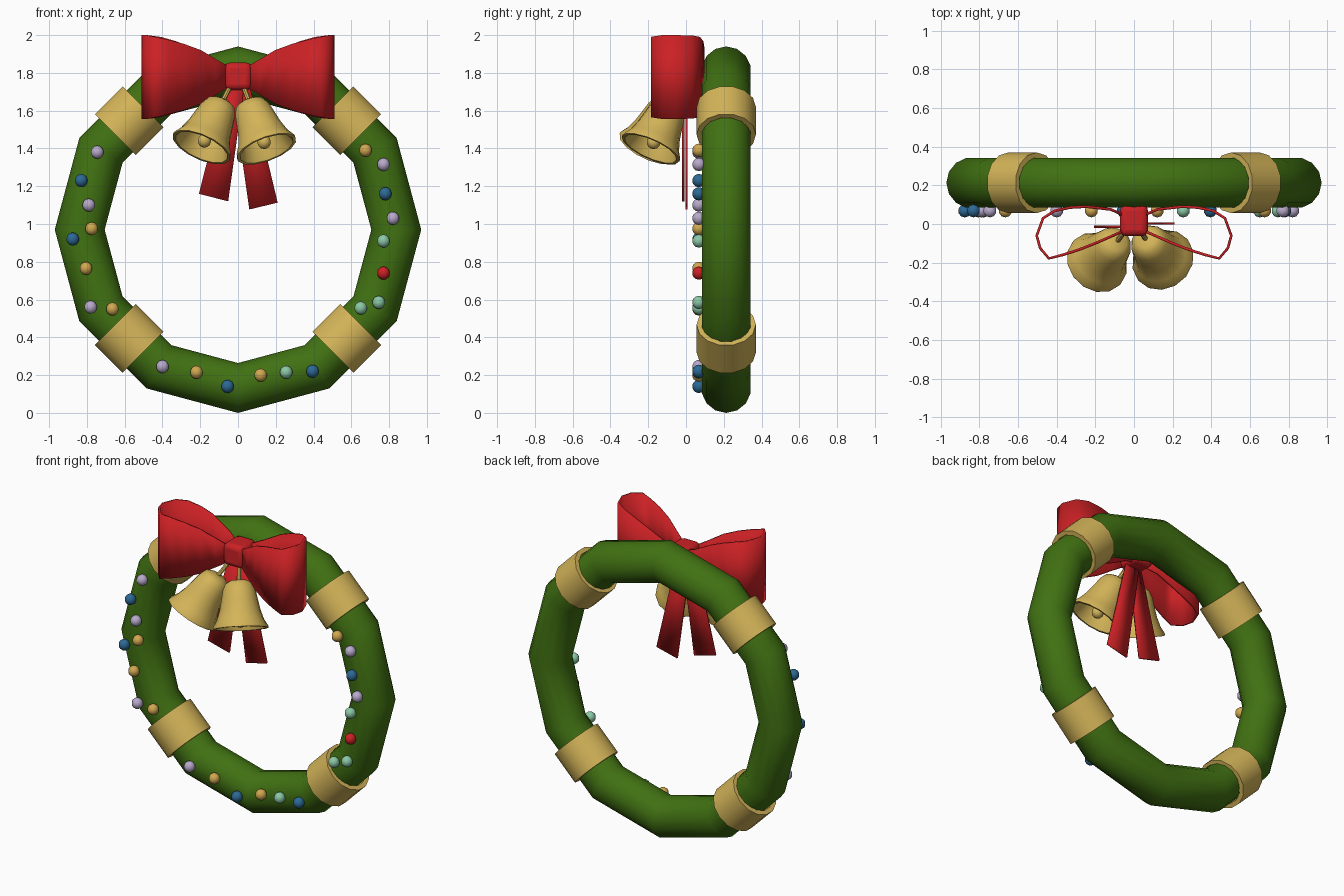
import bpy, bmesh, math
from mathutils import Vector, Matrix

if "Cube" in bpy.data.objects:
    bpy.data.objects.remove(bpy.data.objects["Cube"])


def mat(name, r, g, b):
    m = bpy.data.materials.new(name)
    m.diffuse_color = (r, g, b, 1)
    m.use_nodes = True
    m.node_tree.nodes["Principled BSDF"].inputs["Base Color"].default_value = m.diffuse_color
    return m


GREEN = mat("pine green", 0.052, 0.165, 0.006)
RED = mat("ribbon red", 0.60, 0.015, 0.018)
GOLD = mat("gold", 0.66, 0.46, 0.10)
AMBER = mat("amber", 0.64, 0.39, 0.08)
LAV = mat("lavender", 0.48, 0.40, 0.60)
BLUE = mat("blue", 0.026, 0.14, 0.30)
MINT = mat("mint", 0.26, 0.58, 0.38)
CZ, WY, R, TR = 0.97, 0.213, 0.838, 0.132   # wreath centre, radii


def finish(ob, name, material, angle=40):
    ob.name = name
    ob.data.materials.clear()
    ob.data.materials.append(material)
    bpy.ops.object.select_all(action='DESELECT')
    ob.select_set(True)
    bpy.context.view_layer.objects.active = ob
    bpy.ops.object.shade_smooth_by_angle(angle=math.radians(angle))
    return ob


def mesh_obj(name, verts, faces, material, thick=0):
    me = bpy.data.meshes.new(name)
    me.from_pydata(verts, [], faces)
    bm = bmesh.new()
    bm.from_mesh(me)
    bmesh.ops.recalc_face_normals(bm, faces=bm.faces)
    bm.to_mesh(me)
    bm.free()
    ob = bpy.data.objects.new(name, me)
    bpy.context.collection.objects.link(ob)
    finish(ob, name, material)
    if thick:
        s = ob.modifiers.new("thickness", 'SOLIDIFY')
        s.thickness, s.offset = thick, 0
    return ob


def lathe(name, profile, n, top, axis, material, closed=False):
    """Spin (radius, distance) pairs about an axis starting at top."""
    rot = Vector(axis).to_track_quat('Z', 'Y')
    verts = [Vector(top) + rot @ Vector((r * math.cos(2 * math.pi * i / n),
                                         r * math.sin(2 * math.pi * i / n), h))
             for r, h in profile for i in range(n)]
    k = len(profile)
    faces = [(a * n + i, a * n + (i + 1) % n, (a + 1) % k * n + (i + 1) % n, (a + 1) % k * n + i)
             for a in range(k if closed else k - 1) for i in range(n)]
    return mesh_obj(name, verts, faces, material)


def ball(name, loc, r, material):
    bpy.ops.mesh.primitive_uv_sphere_add(segments=10, ring_count=7, radius=r, location=loc)
    return finish(bpy.context.object, name, material)


# Wreath ring
bpy.ops.mesh.primitive_torus_add(major_segments=12, minor_segments=14, major_radius=R,
                                 minor_radius=TR, location=(0, WY, CZ),
                                 rotation=(math.pi / 2, 0, 0))
finish(bpy.context.object, "wreath_ring", GREEN)

# Gold cuffs in the middle of the diagonal segments
for i in range(4):
    a = math.pi / 4 + i * math.pi / 2
    c = Vector((0.815 * math.cos(a), WY, CZ + 0.815 * math.sin(a)))
    t = Vector((-math.sin(a), 0, math.cos(a)))
    lathe("gold_cuff", [(0.157, -0.104), (0.157, 0.104), (0.128, 0.104), (0.128, -0.104)],
          14, c, t, GOLD, closed=True)

# Berries on the front of the wreath
berries = {
    AMBER: [(.675, 1.39), (-.775, .975), (-.805, .765), (-.665, .55), (-.22, .215), (.12, .2)],
    LAV: [(.77, 1.315), (.82, 1.03), (-.745, 1.38), (-.79, 1.10), (-.78, .56), (-.40, .245)],
    BLUE: [(.78, 1.16), (-.83, 1.23), (-.875, .92), (-.055, .14), (.395, .22)],
    MINT: [(.77, .91), (.745, .585), (.65, .555), (.255, .215)],
    RED: [(.77, .74)],
}
for m, places in berries.items():
    for x, z in places:
        ball("berry_" + m.name, (x, 0.068, z), 0.035, m)

# Bow loops: (x, y, half height) around the loop, seen from above
loop = [(0.04, 0.04, .055), (.12, .075, .09), (.25, .09, .16), (.33, .085, .19),
        (.41, .068, .212), (.47, .03, .22), (.503, -.06, .222), (.485, -.125, .222),
        (.44, -.178, .213), (.37, -.16, .197), (.29, -.135, .176), (.2, -.1, .143),
        (.12, -.065, .095), (.04, -.03, .05)]
for side, sx in (("right", 1), ("left", -1)):
    verts = [(sx * x, y, 1.778 + s * h) for x, y, h in loop for s in (1, -1)]
    faces = [(2 * i, 2 * i + 1, 2 * i + 3, 2 * i + 2) for i in range(len(loop) - 1)]
    mesh_obj(side + "_bow_loop", verts, faces, RED, 0.014)

# Bow knot
bpy.ops.mesh.primitive_cube_add(size=1, location=(0, 0.018, 1.782))
knot = bpy.context.object
knot.data.transform(Matrix.Diagonal((0.145, 0.16, 0.145, 1)))
finish(knot, "bow_knot", RED)
bev = knot.modifiers.new("rounding", 'BEVEL')
bev.width, bev.segments = 0.03, 3

# Ribbon tails
for name, y, quad in (
        ("left_tail", -0.014, [(-.06, 1.74), (.035, 1.74), (-.052, 1.12), (-.207, 1.16)]),
        ("right_tail", 0.003, [(-.035, 1.74), (.06, 1.74), (.21, 1.113), (.06, 1.077)])):
    mesh_obj(name, [(x, y, z) for x, z in quad], [(0, 1, 2, 3)], RED, 0.012)

# Bells, each with a clapper and a hanging cord
bell = [(0, 0), (.05, .003), (.08, .02), (.098, .06), (.11, .12), (.122, .18),
        (.142, .24), (.166, .28), (.166, .292), (.15, .292), (.13, .245), (.11, .18),
        (.095, .10), (.07, .035), (0, .02)]
for side, top, mouth in (("left", (-.083, -.085, 1.65), (-.2, -.208, 1.392)),
                         ("right", (.058, -.075, 1.65), (.155, -.192, 1.388))):
    top = Vector(top)
    axis = (Vector(mouth) - top).normalized()
    lathe(side + "_bell", bell, 14, top, axis, GOLD)
    ball(side + "_clapper", top + axis * 0.25, 0.037, GOLD)
    lathe(side + "_clapper_rod", [(.01, .02), (.01, .24)], 8, top, axis, GOLD)
    start = Vector((top.x * 0.45, -0.025, 1.735))
    d = top + axis * 0.01 - start
    lathe(side + "_bell_cord", [(.013, 0), (.013, d.length)], 8, start, d, GOLD)
